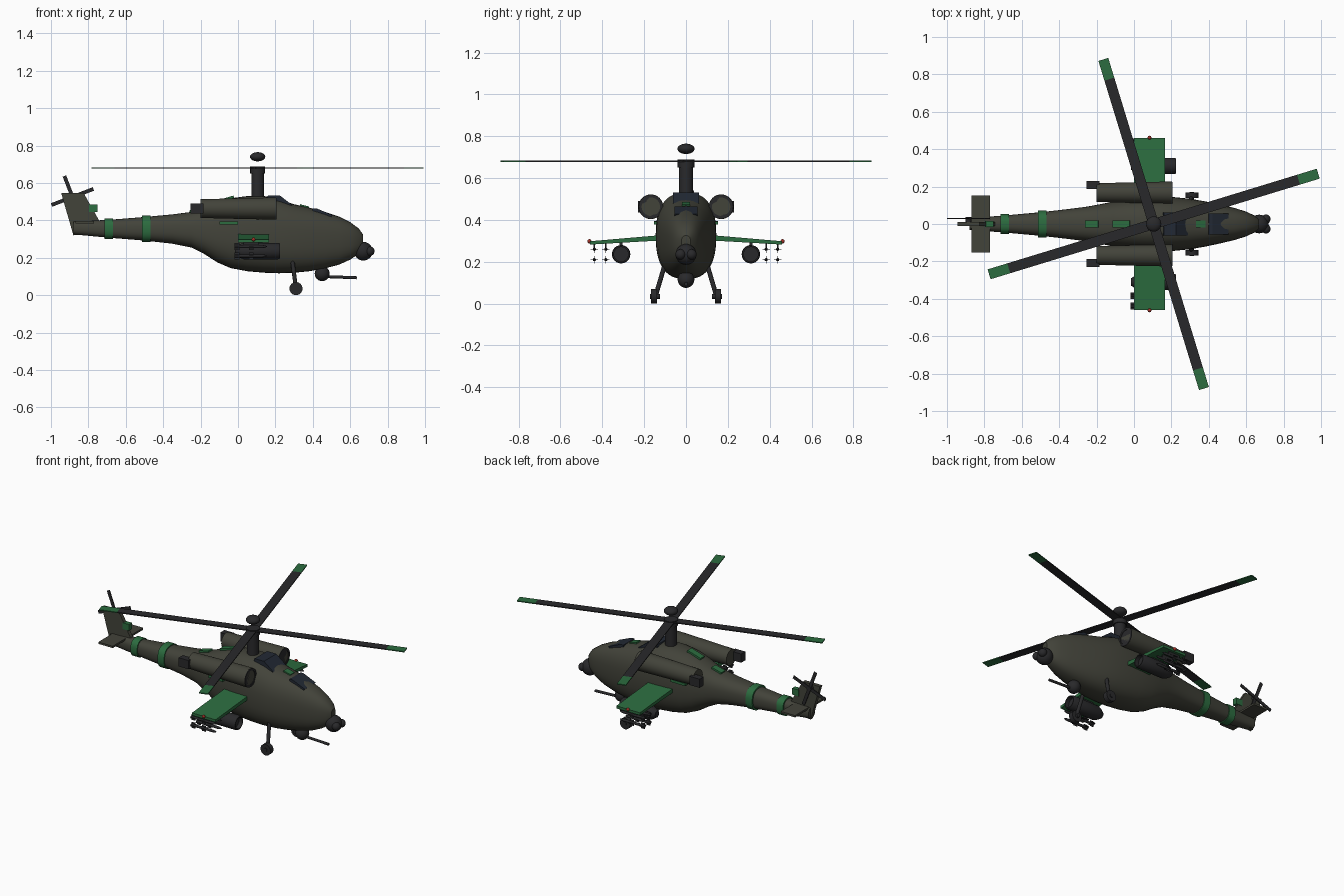
import bpy, bmesh
from math import sin, cos, pi, radians
from mathutils import Vector, Matrix

if "Cube" in bpy.data.objects:
    bpy.data.objects.remove(bpy.data.objects["Cube"])


def material(name, rgb):
    m = bpy.data.materials.new(name)
    m.diffuse_color = (*rgb, 1)
    m.use_nodes = True
    m.node_tree.nodes["Principled BSDF"].inputs["Base Color"].default_value = m.diffuse_color
    return m


OLIVE = material("olive", (0.055, 0.056, 0.042))
GREEN = material("green", (0.025, 0.15, 0.05))
DARK = material("dark", (0.022, 0.022, 0.024))
GLASS = material("glass", (0.016, 0.022, 0.034))
RED = material("red", (0.35, 0.03, 0.02))


def finish(name, bm, mat, smooth=True):
    bmesh.ops.recalc_face_normals(bm, faces=bm.faces)
    me = bpy.data.meshes.new(name)
    bm.to_mesh(me)
    bm.free()
    me.materials.append(mat)
    ob = bpy.data.objects.new(name, me)
    bpy.context.collection.objects.link(ob)
    if smooth:
        bpy.ops.object.select_all(action='DESELECT')
        ob.select_set(True)
        bpy.context.view_layer.objects.active = ob
        bpy.ops.object.shade_smooth_by_angle(angle=radians(35))
    return ob


def skin(name, rings, mat):
    """Closed rings joined in order, capped at both ends."""
    bm = bmesh.new()
    loops = [[bm.verts.new(p) for p in r] for r in rings]
    n = len(loops[0])
    for a, b in zip(loops, loops[1:]):
        for i in range(n):
            bm.faces.new((a[i], a[(i + 1) % n], b[(i + 1) % n], b[i]))
    bm.faces.new(loops[0])
    bm.faces.new(loops[-1])
    return finish(name, bm, mat)


def lathe(name, profile, origin, axis, mat, n=24):
    """Profile of (distance along axis, radius) turned about the axis."""
    q = Vector(axis).to_track_quat('Z', 'Y')
    o = Vector(origin)
    rings = [[o + q @ Vector((max(r, 1e-4) * cos(2 * pi * i / n),
                              max(r, 1e-4) * sin(2 * pi * i / n), d))
              for i in range(n)] for d, r in profile]
    return skin(name, rings, mat)


def rod(name, a, b, r, mat, r2=None, n=16):
    d = Vector(b) - Vector(a)
    return lathe(name, [(0, r), (d.length, r if r2 is None else r2)], a, d, mat, n)


def ball(name, c, r, mat, flat=1.0):
    arc = [pi * k / 12 for k in range(13)]
    return lathe(name, [(-r * flat * cos(t), r * sin(t)) for t in arc], c, (0, 0, 1), mat)


def box(name, c, size, mat, rot=Matrix()):
    bm = bmesh.new()
    m = Matrix.Translation(c) @ rot @ Matrix.Diagonal((*size, 1))
    bmesh.ops.create_cube(bm, size=1, matrix=m)
    return finish(name, bm, mat, False)


def prism(name, points, half, mat, top_half=None):
    """Side outline in x and z, extruded across y."""
    bm = bmesh.new()
    sides = [[bm.verts.new((x, s * half, z)) for x, z in points] for s in (-1, 1)]
    bm.faces.new(sides[0])
    bm.faces.new(sides[1])
    n = len(points)
    for i in range(n):
        j = (i + 1) % n
        bm.faces.new((sides[0][i], sides[0][j], sides[1][j], sides[1][i]))
    return finish(name, bm, mat, False)


# Fuselage stations: x, bottom, top, half width
STATIONS = [(-0.88, .325, .395, .032), (-0.7, .308, .402, .045), (-0.5, .292, .418, .063),
            (-0.35, .275, .432, .08), (-0.25, .255, .445, .093), (-0.18, .22, .465, .106),
            (-0.11, .175, .495, .12), (-0.04, .145, .518, .133), (0.05, .128, .53, .142),
            (0.14, .12, .53, .145), (0.22, .117, .512, .143), (0.3, .12, .486, .135),
            (0.38, .128, .468, .121), (0.46, .142, .447, .104), (0.54, .163, .42, .085),
            (0.6, .19, .39, .066), (0.645, .222, .357, .045), (0.668, .26, .325, .022)]


def section(x, lo, hi, w, grow=0.0, n=36, e=2 / 2.5):
    def p(v):
        return abs(v) ** e * (1 if v > 0 else -1)
    ts = [2 * pi * i / n for i in range(n)]
    return [(x, (w + grow) * p(cos(t)), (lo + hi) / 2 + ((hi - lo) / 2 + grow) * p(sin(t)))
            for t in ts]


skin("fuselage", [section(*s) for s in STATIONS], OLIVE)

# Tail boom bands
for x, lo, hi, w in ((-0.692, .306, .404, .046), (-0.49, .29, .42, .065)):
    skin("tail_band", [section(x + d, lo, hi, w, 0.007) for d in (-.023, .023)], GREEN)

# Tail fin, stabiliser, tail rotor
prism("tail_fin", [(-.945, .545), (-.825, .545), (-.74, .395), (-.78, .33), (-.88, .32)], .012, OLIVE)
box("stabiliser", (-.82, 0, .39), (.1, .305, .012), OLIVE)
box("fin_marker", (-.775, 0, .465), (.045, .03, .04), GREEN)
hub = Vector((-.885, .03, .525))
rod("tail_rotor_hub", hub - Vector((0, .03, 0)), hub + Vector((0, .008, 0)), .015, DARK)
for k in range(4):
    rot = Matrix.Rotation(-radians(21 + 90 * k), 4, 'Y')
    box("tail_rotor_blade", hub + rot @ Vector((.06, 0, 0)), (.12, .005, .02), DARK, rot)

# Canopy windows
prism("rear_canopy", [(.15, .5), (.16, .532), (.225, .532), (.29, .482), (.25, .43)], .062, GLASS)
prism("front_canopy", [(.39, .42), (.4, .464), (.42, .464), (.505, .428), (.47, .38)], .055, GLASS)

# Green spine and side patches
for x, z, length, tilt in ((-.225, .455, .07, -14), (-.068, .512, .095, -17), (.355, .473, .05, 15)):
    box("spine_patch", (x, 0, z), (length, .04, .014), GREEN, Matrix.Rotation(radians(tilt), 4, 'Y'))

# Main rotor
rod("rotor_mast", (.105, 0, .48), (.105, 0, .66), .034, DARK)
rod("rotor_hub", (.105, 0, .65), (.105, 0, .688), .04, DARK)
ball("mast_sensor", (.105, 0, .74), .041, DARK, .6)
for k in range(4):
    rot = Matrix.Rotation(radians(17 + 90 * k), 4, 'Z')
    c = Vector((.105, 0, .68))
    box("rotor_blade", c + rot @ Vector((.405, 0, 0)), (.81, .055, .006), DARK, rot)
    box("blade_tip", c + rot @ Vector((.865, 0, 0)), (.11, .055, .006), GREEN, rot)

# Nose sensor and gun turret
ball("nose_sensor", (.67, 0, .235), .05, DARK)
ball("gun_turret", (.45, 0, .115), .04, DARK)
rod("gun_barrel", (.45, 0, .1), (.635, 0, .093), .008, DARK)

for s in (-1, 1):
    ball("sensor_eye", (.705, s * .026, .235), .025, DARK)
    box("side_patch", (-.05, s * .137, .385), (.1, .034, .016), GREEN)

    # Engine nacelles
    lathe("engine_nacelle", [(-.2, .05), (0, .055), (.19, .059), (.203, .058), (.203, .05)],
          (0, s * .168, .463), (1, 0, 0), OLIVE, 32)
    lathe("engine_intake", [(.19, .0575), (.206, .0575), (.206, .044), (.203, .044)],
          (0, s * .168, .463), (1, 0, 0), DARK, 32)
    box("exhaust", (-.22, s * .208, .463), (.07, .042, .055), DARK)

    # Stub wings
    bm = bmesh.new()
    for v in bmesh.ops.create_cube(bm, size=1)["verts"]:
        out = v.co.y > 0
        v.co = (.0825 + v.co.x * .165, s * (.46 if out else .1),
                (.29 if out else .316) + v.co.z * (.016 if out else .026))
    finish("stub_wing", bm, GREEN, False)
    ball("wing_light", (.083, s * .462, .298), .01, RED)

    # Rocket pods with pylons
    lathe("rocket_pod", [(-.015, .02), (.01, .036), (.03, .044), (.215, .044), (.225, .04), (.225, .034), (.2, .034)],
          (0, s * .31, .236), (1, 0, 0), DARK)
    box("pod_pylon", (.09, s * .31, .285), (.08, .015, .03), DARK)

    # Missiles with cross fins
    for y in (.383, .438):
        box("missile_rail", (.07, s * y, .278), (.08, .006, .03), DARK)
        for z in (.26, .21):
            lathe("missile", [(-.02, .008), (.13, .008), (.145, .006), (.155, .001)],
                  (0, s * y, z), (1, 0, 0), DARK, 12)
            for x in (-.005, .07):
                box("missile_fin", (x, s * y, z), (.025, .036, .003), DARK)
                box("missile_fin", (x, s * y, z), (.025, .003, .036), DARK)

    # Landing gear
    rod("gear_strut", (.29, s * .1, .19), (.31, s * .146, .035), .011, DARK)
    rod("wheel", (.31, s * .138, .035), (.31, s * .168, .035), .035, DARK, n=24)
    rod("wheel_axle", (.31, s * .125, .035), (.31, s * .172, .035), .012, DARK)
